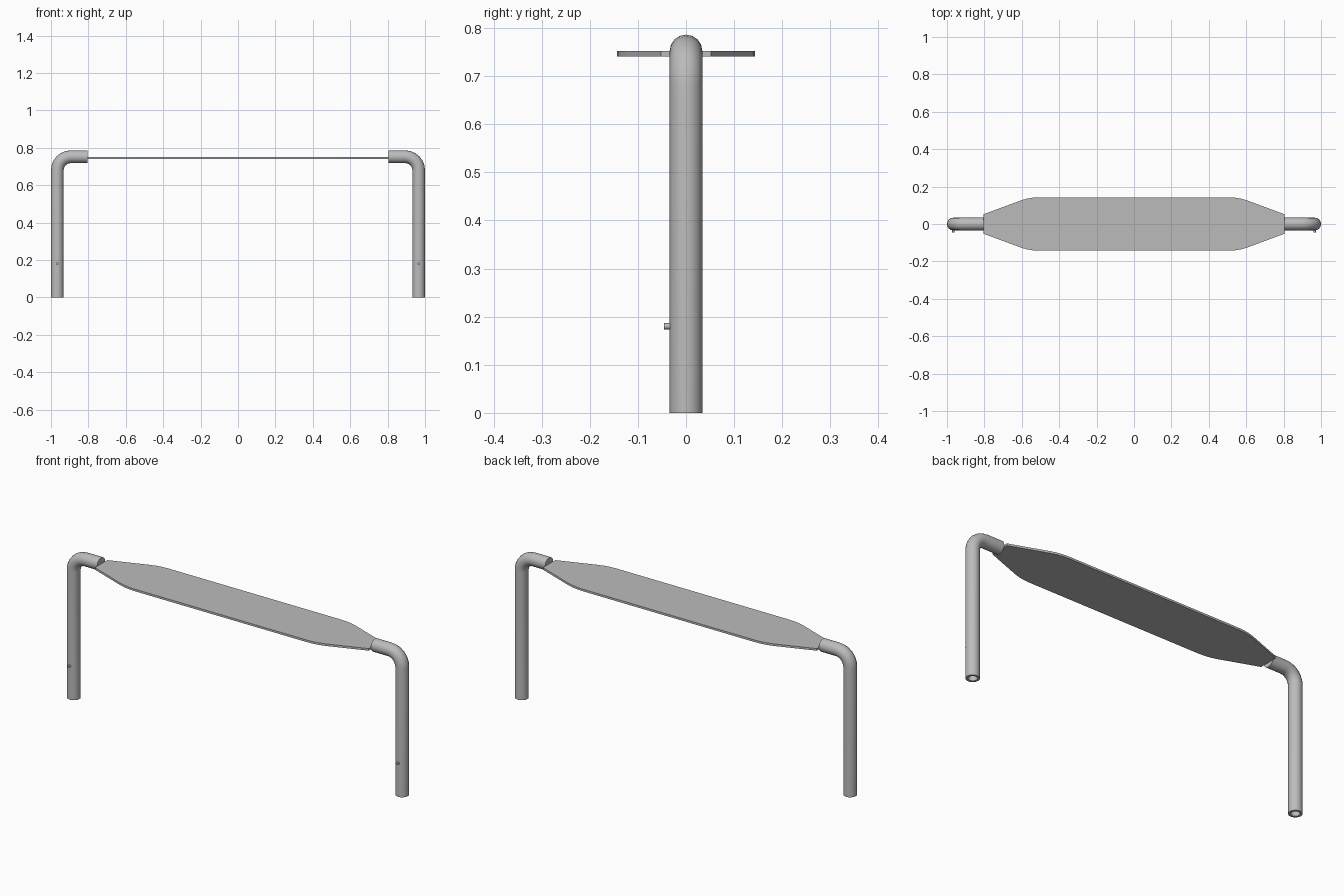
import bpy, bmesh, math
from mathutils import Vector

cube = bpy.data.objects.get("Cube")
if cube:
    bpy.data.objects.remove(cube)

# One grey metal for everything
metal = bpy.data.materials.new("grey metal")
metal.use_nodes = True
GREY = (0.5, 0.5, 0.5, 1)
metal.diffuse_color = GREY
metal.node_tree.nodes["Principled BSDF"].inputs["Base Color"].default_value = GREY

SIDES, R_OUT, R_IN = 16, 0.034, 0.022
LEG_X, TOP_Z, BEND = 1 - R_OUT, 0.752, 0.072
END_X = 0.805


def finish(bm, name, smooth=True):
    bmesh.ops.recalc_face_normals(bm, faces=bm.faces)
    mesh = bpy.data.meshes.new(name)
    bm.to_mesh(mesh)
    bm.free()
    mesh.materials.append(metal)
    obj = bpy.data.objects.new(name, mesh)
    bpy.context.collection.objects.link(obj)
    if smooth:
        bpy.ops.object.select_all(action='DESELECT')
        obj.select_set(True)
        bpy.context.view_layer.objects.active = obj
        bpy.ops.object.shade_smooth_by_angle(angle=math.radians(35))
    return obj


def tube_path(end_x):
    """Centre points and bend angles: up the leg, round the bend, inwards."""
    path = [(LEG_X, 0, 0)]
    for i in range(7):
        a = math.pi / 2 * i / 6
        path.append((LEG_X - BEND + BEND * math.cos(a),
                     TOP_Z - BEND + BEND * math.sin(a), a))
    return path + [(end_x, TOP_Z, math.pi / 2)]


# Bent hollow leg: inner wall down to the open foot, then outer wall back up
def leg(side, name):
    sections = [(p, R_IN) for p in reversed(tube_path(END_X + 0.01))]
    sections += [(p, R_OUT) for p in tube_path(END_X)]
    bm = bmesh.new()
    rings = []
    for (x, z, a), r in sections:
        ring = []
        for k in range(SIDES):
            t = 2 * math.pi * k / SIDES
            u = r * math.cos(t)
            ring.append(bm.verts.new((side * (x + u * math.cos(a)),
                                      r * math.sin(t), z + u * math.sin(a))))
        rings.append(ring)
    for lo, hi in zip(rings, rings[1:]):
        for k in range(SIDES):
            n = (k + 1) % SIDES
            bm.faces.new((lo[k], lo[n], hi[n], hi[k]))
    bm.faces.new(rings[0])
    bm.faces.new(rings[-1])
    return finish(bm, name)


# Small locating pin on the front of a leg
def pin(side, name):
    bm = bmesh.new()
    bmesh.ops.create_cone(bm, cap_ends=True, segments=12, radius1=0.0065,
                          radius2=0.0065, depth=0.017)
    bmesh.ops.rotate(bm, verts=bm.verts,
                     matrix=Vector((0, 0, 1)).rotation_difference(Vector((0, -1, 0))).to_matrix())
    bmesh.ops.translate(bm, verts=bm.verts, vec=(side * LEG_X, -0.037, 0.18))
    return finish(bm, name)


for side, word in ((1, "left"), (-1, "right")):
    leg(side, word + "_leg")
    pin(side, word + "_pin")

# Flat plate with tapered ends and softened shoulders
quarter = [(END_X, 0.052), (0.605, 0.126), (0.575, 0.135), (0.54, 0.141), (0.5, 0.143)]
half = quarter + [(-x, y) for x, y in reversed(quarter)]
outline = half + [(x, -y) for x, y in reversed(half)]
bm = bmesh.new()
base = bm.faces.new([bm.verts.new((x, y, 0.741)) for x, y in outline])
top = bmesh.ops.extrude_face_region(bm, geom=[base], use_keep_orig=True)["geom"]
bmesh.ops.translate(bm, vec=(0, 0, 0.011),
                    verts=[v for v in top if isinstance(v, bmesh.types.BMVert)])
finish(bm, "plate", smooth=False)
